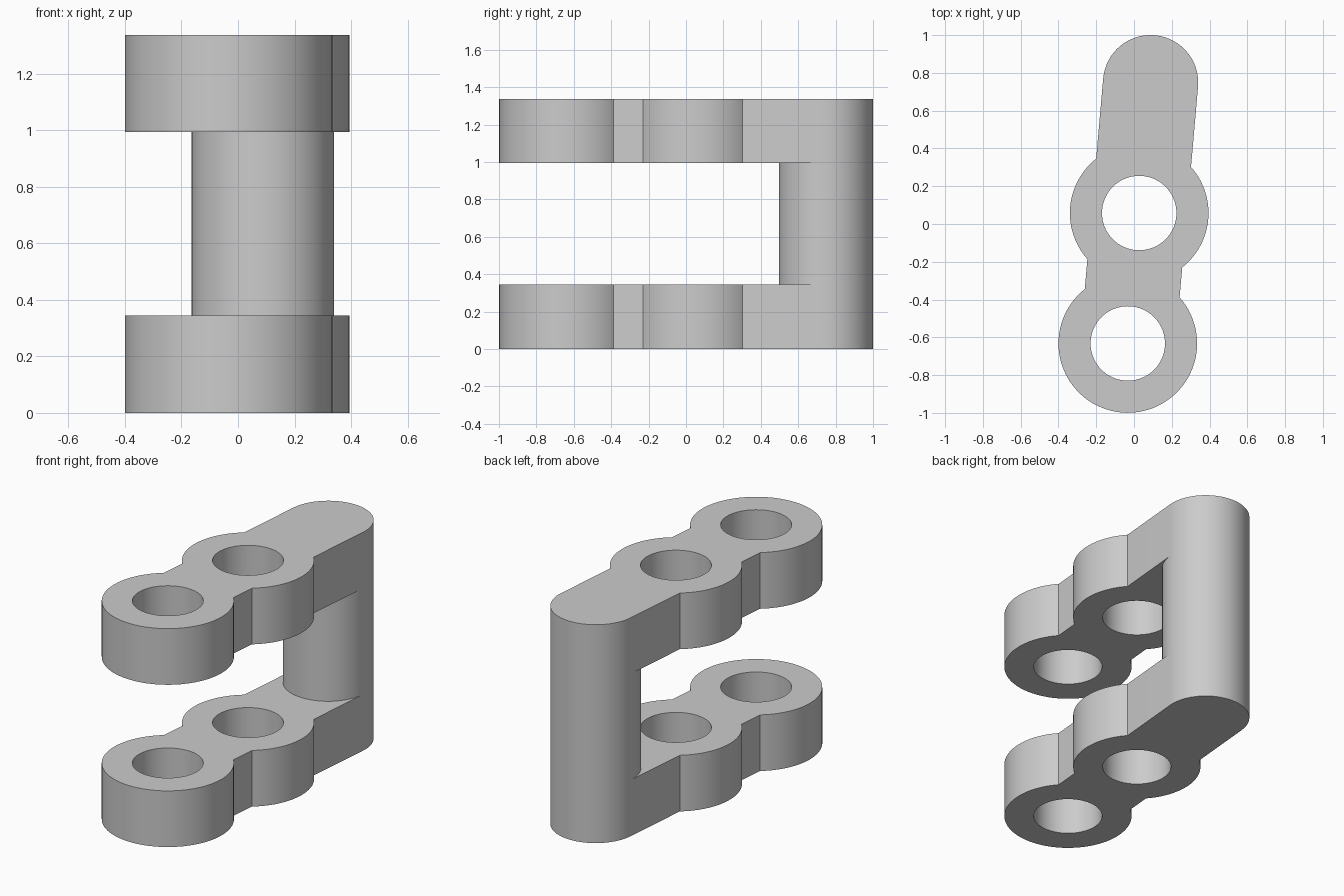
import bpy, bmesh, math
from mathutils import Matrix, Vector

if "Cube" in bpy.data.objects:
    bpy.data.objects.remove(bpy.data.objects["Cube"])

RING_R, HOLE_R, POST_R = 0.367, 0.197, 0.252
PITCH = 0.693                      # spacing of ring centres and post along the arm
PLATE_T, HEIGHT = 0.344, 1.338
CENTRE = Vector((0.0275, 0.058))   # middle ring
TILT = math.radians(-5)            # arm leans slightly off the y axis
PLACE = Matrix.Translation(CENTRE.to_3d()) @ Matrix.Rotation(TILT, 4, 'Z')

grey = bpy.data.materials.new("grey")
grey.diffuse_color = (0.6, 0.6, 0.6, 1)
grey.use_nodes = True
grey.node_tree.nodes["Principled BSDF"].inputs["Base Color"].default_value = grey.diffuse_color


def arc(cy, r, a0, a1, n):
    """Points on a circle centred on the arm axis."""
    return [(r * math.cos(a0 + (a1 - a0) * i / n), cy + r * math.sin(a0 + (a1 - a0) * i / n))
            for i in range(n + 1)]


def circle(cy, r, n=72):
    return arc(cy, r, 0, 2 * math.pi, n)[:-1]


def finish(name, bm):
    bmesh.ops.recalc_face_normals(bm, faces=bm.faces)
    bm.transform(PLACE)
    mesh = bpy.data.meshes.new(name)
    bm.to_mesh(mesh)
    bm.free()
    mesh.materials.append(grey)
    obj = bpy.data.objects.new(name, mesh)
    bpy.context.collection.objects.link(obj)
    bpy.ops.object.select_all(action='DESELECT')
    obj.select_set(True)
    bpy.context.view_layer.objects.active = obj
    bpy.ops.object.shade_smooth_by_angle(angle=math.radians(25))
    return obj


def add_loop(bm, pts, z):
    vs = [bm.verts.new((x, y, z)) for x, y in pts]
    return [bm.edges.new((v, vs[(i + 1) % len(vs)])) for i, v in enumerate(vs)]


# Arm outline: front ring, web, middle ring, web, rounded post end
q = math.pi / 2
w = math.asin(POST_R / RING_R)     # angle from the arm axis where the web meets a ring
outline = (arc(-PITCH, RING_R, -3 * q + w, q - w, 64)
           + arc(0, RING_R, -q + w, q - w, 28)
           + arc(PITCH, POST_R, 0, math.pi, 36)
           + arc(0, RING_R, q + w, 3 * q - w, 28))


def arm(name, z):
    bm = bmesh.new()
    edges = add_loop(bm, outline, z)
    for cy in (-PITCH, 0):
        edges += add_loop(bm, circle(cy, HOLE_R), z)
    bmesh.ops.triangle_fill(bm, edges=edges, use_beauty=True)
    out = bmesh.ops.extrude_face_region(bm, geom=bm.faces[:], use_keep_orig=True)
    top = [g for g in out["geom"] if isinstance(g, bmesh.types.BMVert)]
    bmesh.ops.translate(bm, verts=top, vec=(0, 0, PLATE_T))
    finish(name, bm)


arm("lower_arm", 0)
arm("upper_arm", HEIGHT - PLATE_T)

# Post wall joining the two arms
bm = bmesh.new()
edges = add_loop(bm, circle(PITCH, POST_R), PLATE_T)
out = bmesh.ops.extrude_edge_only(bm, edges=edges)
top = [g for g in out["geom"] if isinstance(g, bmesh.types.BMVert)]
bmesh.ops.translate(bm, verts=top, vec=(0, 0, HEIGHT - 2 * PLATE_T))
finish("post", bm)
